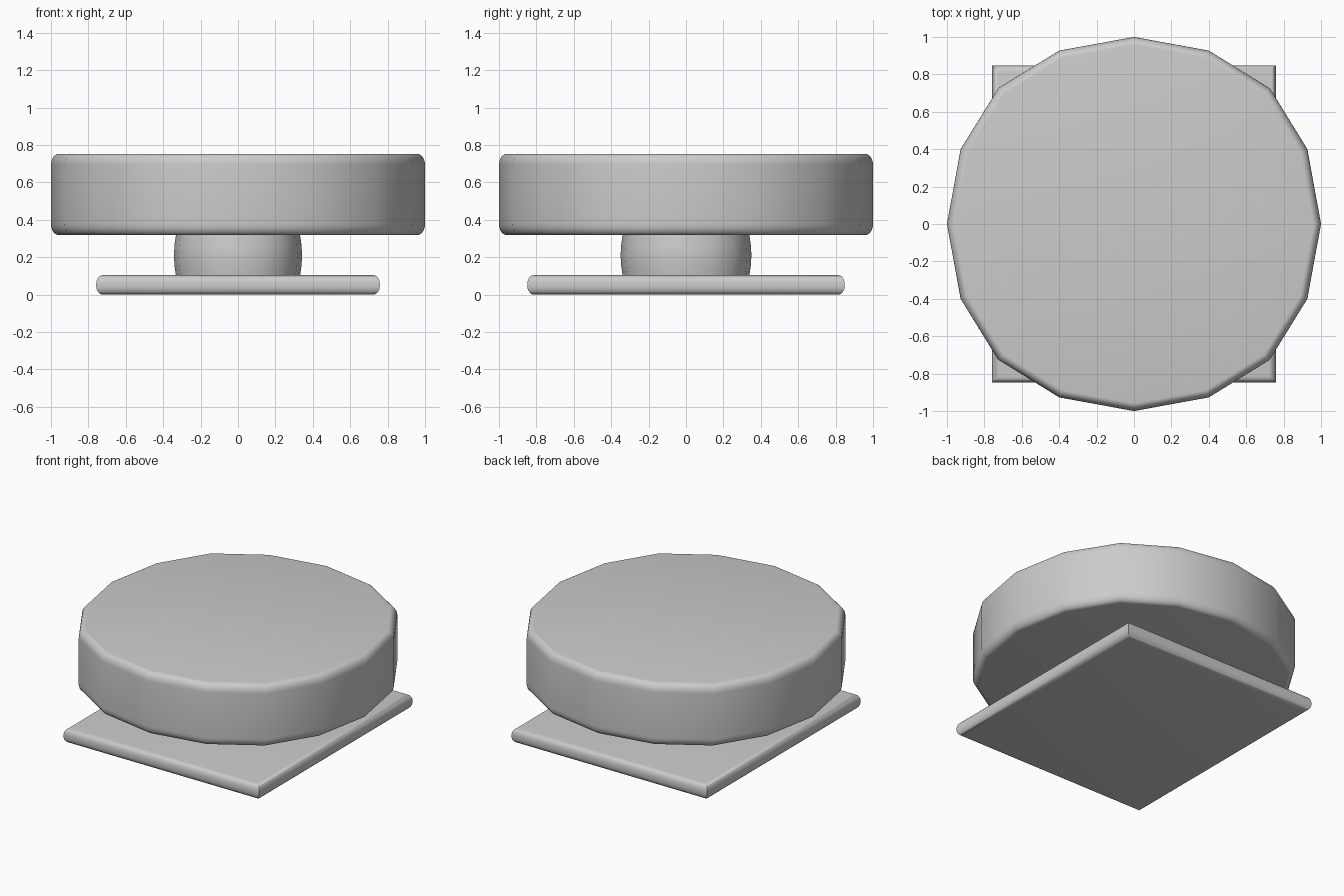
import bpy, bmesh, math

if "Cube" in bpy.data.objects:
    bpy.data.objects.remove(bpy.data.objects["Cube"])

# One quarter of the sixteen-sided outline, repeated by turning
QUARTER = [(1.0, 0.0), (0.927, 0.4), (0.727, 0.725), (0.4, 0.927)]
ROUND = []
for q in range(4):
    for x, y in QUARTER:
        for _ in range(q):
            x, y = -y, x
        ROUND.append((x, y))
SQUARE = [(1, -1), (1, 1), (-1, 1), (-1, -1)]


def soft_edge(z0, z1, inset, height, steps=6):
    """Side profile (inset, z) with rounded lower and upper edges."""
    top = []
    for i in range(steps + 1):
        a = math.pi / 2 * i / steps
        top.append((inset * (1 - math.cos(a)), z1 - height * (1 - math.sin(a))))
    bottom = [(d, z0 + z1 - z) for d, z in reversed(top)]
    return bottom + top


def loft(name, outline, rx, ry, profile):
    bm = bmesh.new()
    rings = [[bm.verts.new((x * (rx - d), y * (ry - d), z)) for x, y in outline]
             for d, z in profile]
    n = len(outline)
    for low, high in zip(rings, rings[1:]):
        for i in range(n):
            j = (i + 1) % n
            bm.faces.new((low[i], low[j], high[j], high[i]))
    bm.faces.new(rings[0][::-1])
    bm.faces.new(rings[-1])
    bmesh.ops.remove_doubles(bm, verts=bm.verts, dist=1e-5)
    bmesh.ops.recalc_face_normals(bm, faces=bm.faces)
    mesh = bpy.data.meshes.new(name)
    bm.to_mesh(mesh)
    bm.free()
    ob = bpy.data.objects.new(name, mesh)
    bpy.context.collection.objects.link(ob)
    bpy.ops.object.select_all(action='DESELECT')
    ob.select_set(True)
    bpy.context.view_layer.objects.active = ob
    bpy.ops.object.shade_smooth_by_angle(angle=math.radians(40))
    return ob


# Rectangular base plate
loft("base_plate", SQUARE, 0.758, 0.848, soft_edge(0.0, 0.104, 0.035, 0.045))

# Slightly barrelled neck
loft("neck", ROUND, 0.343, 0.35,
     [(0.013, 0.09), (0.004, 0.15), (0.0, 0.21), (0.004, 0.27), (0.013, 0.33)])

# Thick round head
loft("round_head", ROUND, 1.0, 1.0, soft_edge(0.318, 0.753, 0.042, 0.06))
